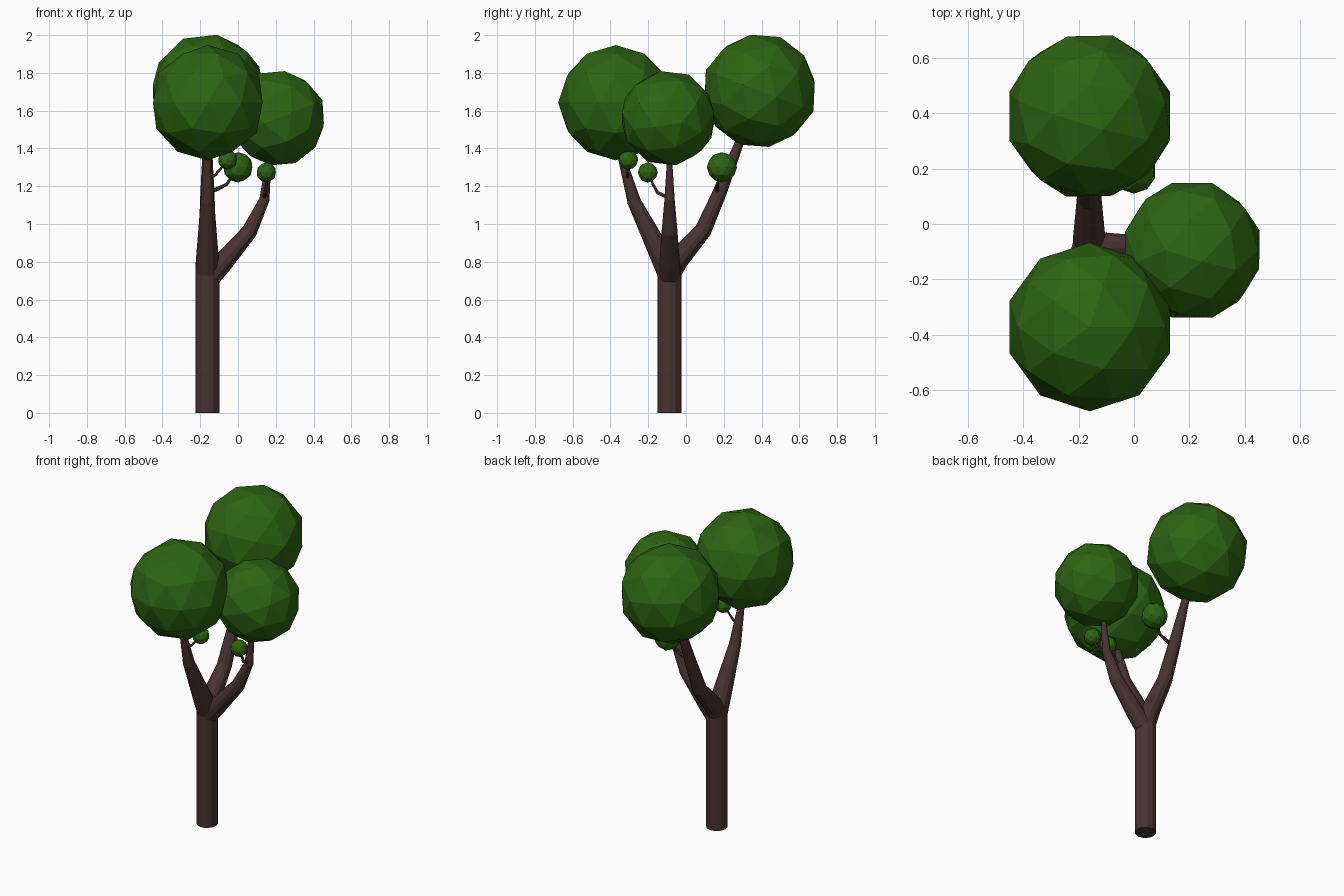
import bpy, bmesh, math
from mathutils import Vector, Matrix

if "Cube" in bpy.data.objects:
    bpy.data.objects.remove(bpy.data.objects["Cube"])


def material(name, color):
    m = bpy.data.materials.new(name)
    m.diffuse_color = color
    m.use_nodes = True
    m.node_tree.nodes["Principled BSDF"].inputs["Base Color"].default_value = m.diffuse_color
    return m


BARK = material("bark", (0.065, 0.032, 0.032, 1))
LEAF = material("leaf", (0.027, 0.13, 0.006, 1))


def add_object(name, bm, mat):
    me = bpy.data.meshes.new(name)
    bmesh.ops.recalc_face_normals(bm, faces=bm.faces)
    bm.to_mesh(me)
    bm.free()
    me.materials.append(mat)
    ob = bpy.data.objects.new(name, me)
    bpy.context.collection.objects.link(ob)
    return ob


def tube(name, points, radii, sides=12):
    """Tapered faceted tube through the points."""
    bm = bmesh.new()
    pts = [Vector(p) for p in points]
    rings = []
    for i, p in enumerate(pts):
        t = (pts[min(i + 1, len(pts) - 1)] - pts[max(i - 1, 0)]).normalized()
        u = (Vector((1, 0, 0)) - t * t.x).normalized()
        v = t.cross(u)
        rings.append([bm.verts.new(p + radii[i] * (u * math.cos(a) + v * math.sin(a)))
                      for a in (2 * math.pi * k / sides for k in range(sides))])
    for a, b in zip(rings, rings[1:]):
        for k in range(sides):
            n = (k + 1) % sides
            bm.faces.new((a[k], a[n], b[n], b[k]))
    bm.faces.new(rings[0])
    bm.faces.new(rings[-1])
    return add_object(name, bm, BARK)


def foliage(name, center, radius, tilt=0, turn=0):
    """Faceted leaf ball, tilted about x then turned about z."""
    bm = bmesh.new()
    mat = (Matrix.Translation(center) @ Matrix.Rotation(math.radians(turn), 4, 'Z')
           @ Matrix.Rotation(math.radians(tilt), 4, 'X'))
    bmesh.ops.create_icosphere(bm, subdivisions=2, radius=radius, matrix=mat)
    return add_object(name, bm, LEAF)


# Trunk
X, Y = -0.162, -0.087
tube("trunk", [(X, Y, 0), (X, Y, 0.8)], [0.064, 0.064])

# Main branches
tube("back_branch", [(X, -0.085, 0.74), (X, -0.045, 0.81), (X, 0.09, 0.965), (X, 0.18, 1.17), (X, 0.31, 1.5)],
     [0.06, 0.058, 0.045, 0.037, 0.02])
tube("front_branch", [(X, -0.09, 0.74), (X, -0.125, 0.82), (X, -0.275, 1.12), (X, -0.36, 1.42)],
     [0.062, 0.06, 0.036, 0.015])
tube("right_branch", [(-0.15, Y, 0.72), (-0.09, Y, 0.785), (0.06, Y, 0.96), (0.14, Y, 1.13), (0.17, Y, 1.4)],
     [0.058, 0.055, 0.042, 0.027, 0.01])

# Twigs
tube("back_twig", [(-0.16, 0.165, 1.17), (-0.11, 0.165, 1.185), (-0.06, 0.165, 1.21), (0, 0.19, 1.3)],
     [0.012, 0.011, 0.009, 0.005], 6)
tube("front_twig", [(X, -0.31, 1.235), (-0.12, -0.31, 1.26), (-0.085, -0.31, 1.3), (-0.05, -0.305, 1.34)],
     [0.009, 0.008, 0.006, 0.004], 6)
tube("right_twig", [(0.14, -0.09, 1.14), (0.145, -0.15, 1.165), (0.15, -0.175, 1.21), (0.15, -0.2, 1.275)],
     [0.012, 0.01, 0.008, 0.005], 6)

# Large leaf balls
foliage("front_foliage", (-0.16, -0.372, 1.642), 0.305)
foliage("back_foliage", (-0.16, 0.39, 1.705), 0.305, -21)
foliage("right_foliage", (0.21, -0.095, 1.56), 0.2555, 22, -90)

# Small leaf balls at the twig ends
foliage("back_sprout", (0, 0.19, 1.3), 0.08)
foliage("right_sprout", (0.15, -0.202, 1.273), 0.053)
foliage("front_sprout", (-0.055, -0.305, 1.34), 0.052)
